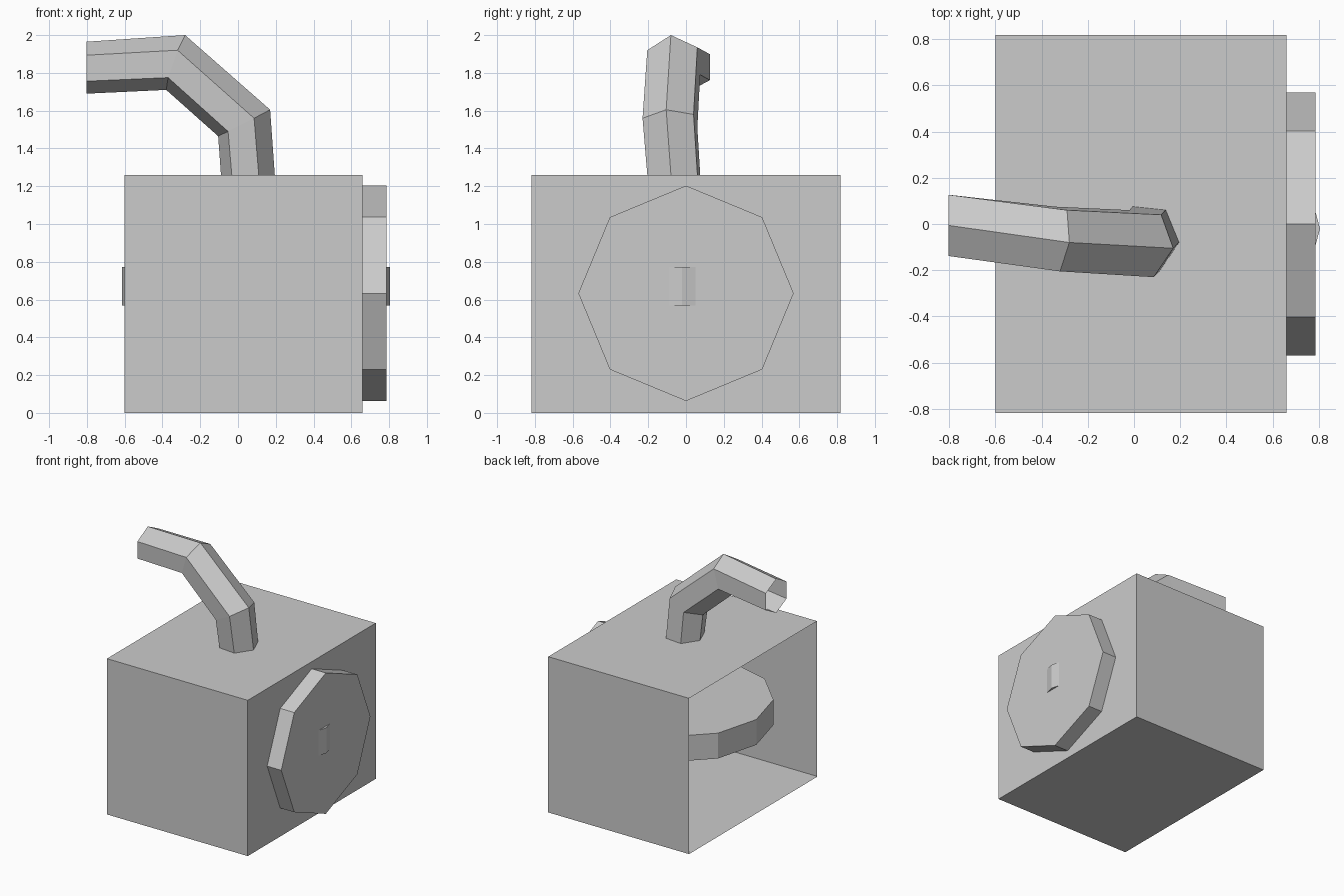
import bpy, bmesh, math
from mathutils import Vector

if "Cube" in bpy.data.objects:
    bpy.data.objects.remove(bpy.data.objects["Cube"])


def finish(name, bm):
    mesh = bpy.data.meshes.new(name)
    bm.to_mesh(mesh)
    bm.free()
    obj = bpy.data.objects.new(name, mesh)
    bpy.context.collection.objects.link(obj)
    return obj


def disc(name, sides, radius, depth, loc, rot=(0, 0, 0), spin=0.0):
    bpy.ops.mesh.primitive_cylinder_add(vertices=sides, radius=radius, depth=depth,
                                        location=loc, rotation=rot)
    obj = bpy.context.object
    obj.name = name
    for v in obj.data.vertices:
        c, s = math.cos(spin), math.sin(spin)
        x, y, z = v.co
        v.co = (c * x - s * y, s * x + c * y, z)
    return obj


# Box shell, open on the left side
bm = bmesh.new()
bmesh.ops.create_cube(bm, size=1)
for v in bm.verts:
    v.co = Vector((v.co.x * 1.26 + 0.03, v.co.y * 1.636, v.co.z * 1.26 + 0.63))
bm.normal_update()
bmesh.ops.delete(bm, geom=[f for f in bm.faces if f.normal.x < -0.9], context='FACES')
finish("box_shell", bm)

# Floor lining, facing up inside the box
bm = bmesh.new()
bm.faces.new([bm.verts.new(p) for p in
              ((-0.6, -0.818, 0.004), (0.66, -0.818, 0.004),
               (0.66, 0.818, 0.004), (-0.6, 0.818, 0.004))])
finish("box_floor", bm)

# Octagonal plate on the right side, and the level wheel inside the box
disc("side_plate", 8, 0.57, 0.127, (0.7225, 0, 0.633), (0, math.pi / 2, 0))
disc("inner_wheel", 12, 0.71, 0.205, (0.095, -0.02, 0.67), spin=0.0)

# Bent six-sided pipe, open at its ends: centre and two spokes for each ring
rings = [
    ((0.053, -0.064, 1.25), (0.1425, -0.015, 0.0), (0.0575, -0.14, 0.0)),
    ((0.0325, -0.085, 1.535), (0.1375, -0.02, 0.07), (0.0525, -0.145, 0.025)),
    ((-0.33, -0.065, 1.855), (0.05, -0.015, 0.145), (0.01, -0.14, 0.065)),
    ((-0.803, -0.006, 1.8275), (0.0, 0.0, 0.1375), (0.0, -0.1325, 0.066)),
]
bm = bmesh.new()
loops = []
for centre, a, b in rings:
    o, a, b = Vector(centre), Vector(a), Vector(b)
    c = a - b
    loops.append([bm.verts.new(o + d) for d in (a, b, -c, -a, -b, c)])
for low, high in zip(loops, loops[1:]):
    for i in range(6):
        j = (i + 1) % 6
        bm.faces.new((low[j], low[i], high[i], high[j]))
finish("bent_pipe", bm)

# Vertex of the wheel points along x, as 12 sides allow
